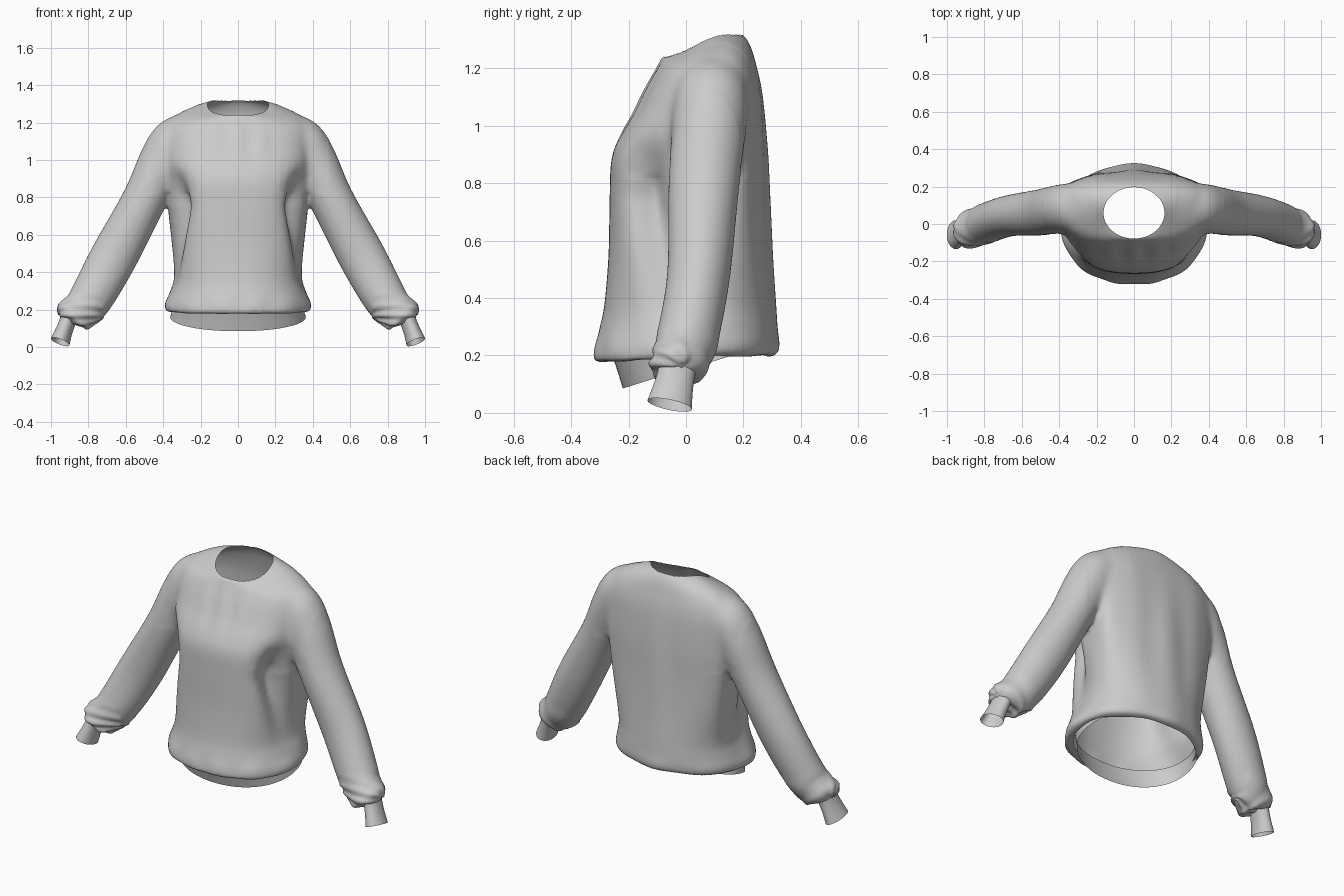
import bpy, bmesh, math
from mathutils import Vector

cube = bpy.data.objects.get("Cube")
if cube:
    bpy.data.objects.remove(cube, do_unlink=True)

fabric = bpy.data.materials.new("grey fabric")
fabric.use_nodes = True
GREY = (0.6, 0.6, 0.6, 1)
fabric.diffuse_color = GREY
fabric.node_tree.nodes["Principled BSDF"].inputs["Base Color"].default_value = GREY
SEG = 96


def spline(rows, steps=6):
    """Catmull-Rom interpolation through rows of numbers."""
    out = []
    for i in range(len(rows) - 1):
        p0, p1 = rows[max(i - 1, 0)], rows[i]
        p2, p3 = rows[i + 1], rows[min(i + 2, len(rows) - 1)]
        for k in range(steps):
            t = k / steps
            out.append([0.5 * (2 * b + (c - a) * t + (2 * a - 5 * b + 4 * c - d) * t * t
                               + (3 * b - a - 3 * c + d) * t ** 3)
                        for a, b, c, d in zip(p0, p1, p2, p3)])
    return out + [list(rows[-1])]


def loft(bm, rings, cap):
    loops = [[bm.verts.new(p) for p in ring] for ring in rings]
    for a, b in zip(loops, loops[1:]):
        for i in range(SEG):
            j = (i + 1) % SEG
            bm.faces.new((a[i], a[j], b[j], b[i]))
    if cap:
        bm.faces.new(loops[0][::-1])
        bm.faces.new(loops[-1])


def bump(v, mid, width):
    return math.exp(-((v - mid) / width) ** 2)


def body_ring(row, scoop):
    """Row: z front, z back, half width, y front, y back,
    squareness front, squareness back, depth of the side hollow."""
    zf, zb, w, yf, yb, ef, eb, hollow = row
    fold = 28 - 50 * max(0, .75 - zf)        # the hollow drifts sideways lower down
    pouch = .1 * bump(zb, .8, .34)           # fullness behind the arms
    pts = []
    for i in range(SEG):
        a = 2 * math.pi * i / SEG
        c, s = math.cos(a), math.sin(a)
        e = ef if s < 0 else eb
        phi = math.degrees(math.atan2(-s, abs(c)))
        k = 1 - hollow * bump(phi, fold, 17) + pouch * bump(phi, -32, 18)
        x = k * w * math.copysign(abs(c) ** (2 / e), c)
        y = (yf + yb) / 2 + k * (yb - yf) / 2 * math.copysign(abs(s) ** (2 / e), s)
        t = (s + 1) / 2
        if scoop:
            t = min(1, t * 1.25)
            t = t * t * (3 - 2 * t)
        pts.append((x, y, zf + (zb - zf) * t))
    return pts


def arm_rings(rows, side, tilt=0.0):
    """Row: x, y, z of centre, half thickness, half depth in y."""
    rows = spline(rows)
    rings = []
    for i, (x, y, z, h, d) in enumerate(rows):
        a, b = rows[max(i - 1, 0)], rows[min(i + 1, len(rows) - 1)]
        t = Vector((b[0] - a[0], b[2] - a[2])).normalized()
        ring = []
        for k in range(SEG):
            u = 2 * math.pi * k / SEG
            n, m = h * math.cos(u), d * math.sin(u)
            ring.append((side * (x - t.y * n), y + m, z + t.x * n - tilt * m))
        rings.append(ring)
    return rings


def make(name, bm):
    bmesh.ops.recalc_face_normals(bm, faces=bm.faces)
    me = bpy.data.meshes.new(name)
    bm.to_mesh(me)
    bm.free()
    me.materials.append(fabric)
    ob = bpy.data.objects.new(name, me)
    bpy.context.collection.objects.link(ob)
    for p in me.polygons:
        p.use_smooth = True
    return ob


def cut_opening(bm, w, yf, yb, zlo, zhi):
    """Remove the skin inside an ellipse and snap the rim onto it."""
    yc, d = (yf + yb) / 2, (yb - yf) / 2
    inside = []
    for f in bm.faces:
        m = f.calc_center_median()
        if zlo < m.z < zhi and (m.x / w) ** 2 + ((m.y - yc) / d) ** 2 < 1:
            inside.append(f)
    bmesh.ops.delete(bm, geom=inside, context='FACES')
    for v in bm.verts:
        if v.is_boundary and zlo < v.co.z < zhi:
            r = math.hypot(v.co.x / w, (v.co.y - yc) / d)
            v.co.x /= r
            v.co.y = yc + (v.co.y - yc) / r


# Body with blouson hem, bust, hollows under the arms and sloping shoulders
BODY = [
    (.180, .198, .35, -.285, .28, 2.2, 2.1, 0),
    (.180, .203, .382, -.320, .31, 2.2, 2.1, 0),
    (.225, .235, .390, -.320, .322, 2.2, 2.1, 0),
    (.30, .30, .368, -.300, .317, 2.2, 2.2, .02),
    (.38, .38, .350, -.284, .311, 2.3, 2.3, .06),
    (.55, .55, .356, -.27, .298, 2.4, 2.5, .16),
    (.75, .75, .37, -.266, .288, 2.4, 2.6, .26),
    (.88, .88, .38, -.26, .283, 2.4, 2.8, .14),
    (.96, .96, .385, -.232, .278, 2.4, 2.9, .03),
    (1.05, 1.06, .385, -.18, .27, 2.4, 3.0, 0),
    (1.13, 1.14, .385, -.14, .26, 2.4, 3.0, 0),
    (1.19, 1.215, .37, -.108, .243, 2.3, 2.7, 0),
    (1.22, 1.275, .29, -.092, .225, 2.2, 2.3, 0),
    (1.242, 1.318, .165, -.078, .197, 2, 2, 0),
    (1.247, 1.32, .11, -.03, .15, 2, 2, 0),
]
# Sleeve running from inside the shoulder to the gathered wrist
SLEEVE = [
    (.20, .09, 1.155, .085, .10),
    (.325, .088, 1.112, .125, .127),
    (.40, .08, .995, .128, .131),
    (.502, .062, .785, .118, .123),
    (.665, .044, .48, .126, .110),
    (.79, .004, .255, .116, .109),
    (.852, -.018, .19, .103, .103),
    (.886, -.026, .156, .102, .101),
    (.897, -.028, .137, .05, .065),
]
bm = bmesh.new()
loft(bm, [body_ring(r, True) for r in spline(BODY)], True)
for side in (1, -1):
    loft(bm, arm_rings(SLEEVE, side), True)
shirt = make("sweatshirt_body_and_sleeves", bm)

# Fuse body and sleeves into one soft skin
bpy.context.view_layer.objects.active = shirt
shirt.select_set(True)
fuse = shirt.modifiers.new("fuse", 'REMESH')
fuse.mode = 'VOXEL'
fuse.voxel_size = 0.011
soften = shirt.modifiers.new("soften", 'SMOOTH')
soften.factor = 0.5
soften.iterations = 7
for name in ("fuse", "soften"):
    bpy.ops.object.modifier_apply(modifier=name)

bm = bmesh.new()
bm.from_mesh(shirt.data)
# Blend the sleeve heads into the shoulders
heads = [v for v in bm.verts if v.co.z > .82 and .23 < abs(v.co.x) < .48]
for _ in range(20):
    bmesh.ops.smooth_vert(bm, verts=heads, factor=0.5,
                          use_axis_x=True, use_axis_y=True, use_axis_z=True)
bm.normal_update()
# Cloth folds: gathers at the neck, drapes on the back, creases at hem and wrists
for v in bm.verts:
    x, y, z = v.co
    n = v.normal.copy()
    off = 0
    if abs(x) < .36 and n.y < 0:
        off += .005 * math.cos(x * 48) * bump(z, 1.1, .1) * bump(x, 0, .18) * -n.y
    if abs(x) < .4 and n.y > 0:
        off += .006 * math.cos(x * 26) * bump(z, .7, .38) * bump(x, 0, .3) * n.y
    if abs(x) < .42 and z < .3:
        off += .003 * math.sin(9 * math.atan2(y, x) + x * 8) * bump(z, .22, .05)
    if abs(x) > .72:
        a = math.atan2(y + .02, z - .16)
        off += .006 * math.sin(6 * a + 60 * z) * bump(z, .15, .09)
    v.co += n * off
cut_opening(bm, .163, -.078, .197, 1.15, 1.5)
cut_opening(bm, .358, -.275, .285, .1, .222)
bm.to_mesh(shirt.data)
bm.free()
if not shirt.data.materials:
    shirt.data.materials.append(fabric)
for p in shirt.data.polygons:
    p.use_smooth = True
    p.material_index = 0

# Waistband dipping at the front
bm = bmesh.new()
BAND = [(.215, .255, .345, -.262, .272, 2.1, 2.1, 0),
        (.15, .245, .352, -.24, .272, 2.1, 2.1, 0),
        (.085, .235, .362, -.22, .272, 2.1, 2.1, 0)]
loft(bm, [body_ring(r, False) for r in spline(BAND, 4)], False)
make("waistband", bm)

# Open cuffs
CUFF = [(.893, -.026, .185, .047, .066),
        (.913, -.035, .13, .044, .064),
        (.932, -.046, .08, .046, .069),
        (.951, -.057, .028, .053, .077)]
for side, label in ((1, "left"), (-1, "right")):
    bm = bmesh.new()
    loft(bm, arm_rings(CUFF, side, 0.2), False)
    make(label + "_cuff", bm)
